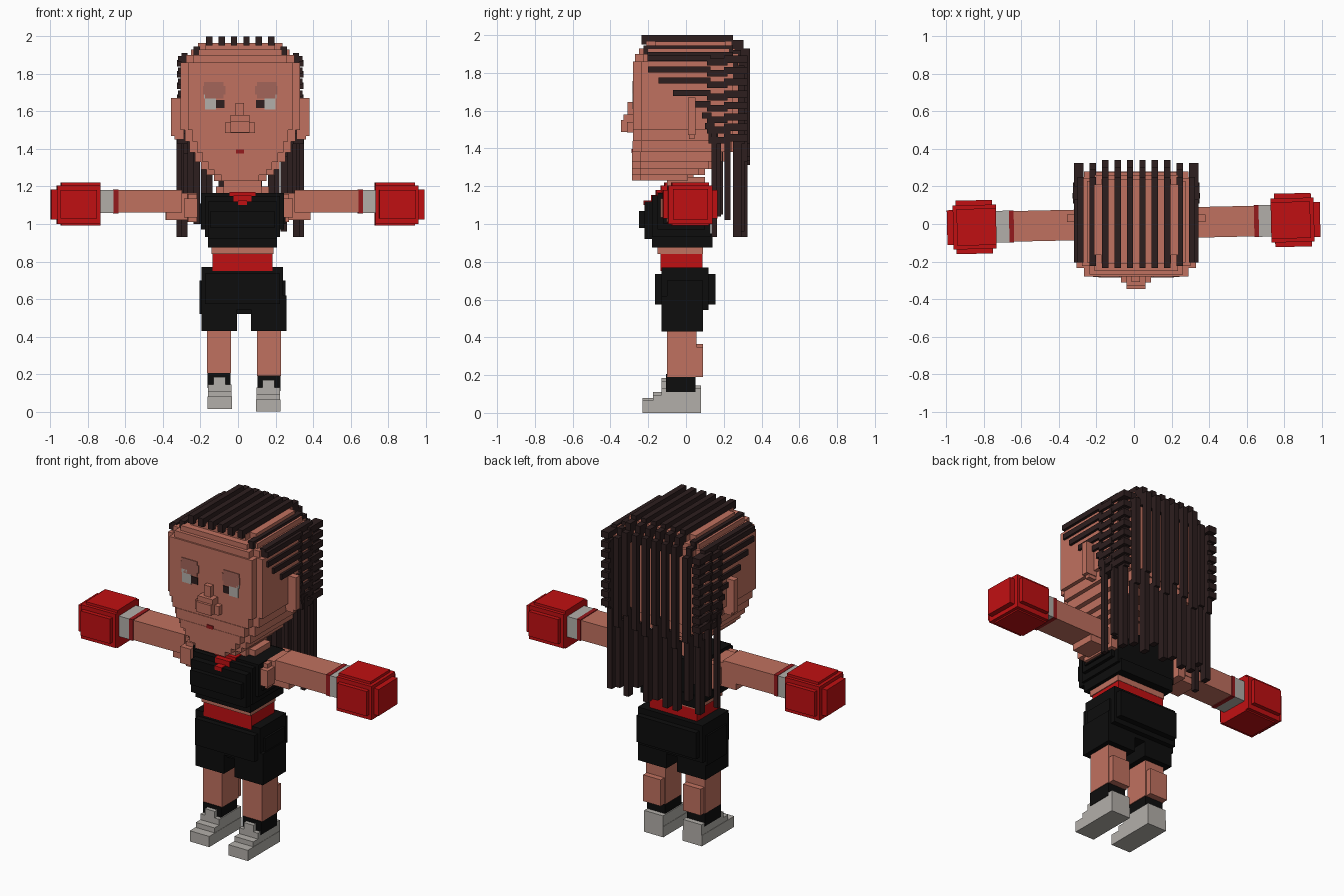
import bpy, bmesh, random

random.seed(4)
CX = 0.012          # head centre line


def mat(name, r, g, b):
    m = bpy.data.materials.new(name)
    m.diffuse_color = (r, g, b, 1)
    return m


SKIN = mat("skin", 0.53, 0.165, 0.115)
HAIR = mat("dark_brown_hair", 0.026, 0.013, 0.013)
BLACK = mat("black_cloth", 0.004, 0.004, 0.004)
RED = mat("red", 0.53, 0.005, 0.006)
DARKRED = mat("dark_red", 0.3, 0.01, 0.012)
WHITE = mat("off_white", 0.45, 0.43, 0.40)
BROW = mat("brow_shade", 0.37, 0.13, 0.10)


def build(name, material, boxes, tilt=0.0):
    """One object from boxes given as (x0, x1, y0, y1, z0, z1)."""
    bm = bmesh.new()
    for x0, x1, y0, y1, z0, z1 in boxes:
        verts = bmesh.ops.create_cube(bm, size=1)["verts"]
        for v in verts:
            v.co = ((x0 + x1) / 2 + v.co.x * (x1 - x0),
                    (y0 + y1) / 2 + v.co.y * (y1 - y0),
                    (z0 + z1) / 2 + v.co.z * (z1 - z0))
    bmesh.ops.recalc_face_normals(bm, faces=bm.faces)
    me = bpy.data.meshes.new(name)
    bm.to_mesh(me)
    bm.free()
    me.materials.append(material)
    ob = bpy.data.objects.new(name, me)
    ob.rotation_euler.z = tilt
    bpy.context.collection.objects.link(ob)
    return ob


def mirror(box, c=CX):
    x0, x1, *rest = box
    return (2 * c - x1, 2 * c - x0, *rest)


def both(boxes, c=CX):
    return list(boxes) + [mirror(b, c) for b in boxes]


# Head: stacked slices with notched corners (half width, front, back, z0, z1)
slices = [(0.225, -0.21, 0.24, 1.93, 1.965), (0.262, -0.25, 0.26, 1.90, 1.93),
          (0.29, -0.27, 0.275, 1.86, 1.90), (0.318, -0.28, 0.28, 1.50, 1.86),
          (0.295, -0.28, 0.28, 1.44, 1.50), (0.27, -0.283, 0.27, 1.38, 1.44),
          (0.24, -0.285, 0.22, 1.33, 1.38), (0.21, -0.285, 0.15, 1.29, 1.33),
          (0.18, -0.285, 0.10, 1.26, 1.29), (0.14, -0.285, 0.04, 1.23, 1.26)]
head = []
for w, f, b, z0, z1 in slices:
    head.append((CX - w, CX + w, f + 0.045, b - 0.03, z0, z1))
    head.append((CX - w + 0.04, CX + w - 0.04, f, b, z0, z1))
build("head", SKIN, head)
build("ears", SKIN, both([(CX + 0.30, CX + 0.37, 0.01, 0.05, 1.47, 1.67),
                          (CX + 0.30, CX + 0.35, 0.015, 0.045, 1.45, 1.47)]))
build("nose", SKIN, [(-0.012, 0.032, -0.31, -0.27, 1.54, 1.645),
                     (-0.04, 0.06, -0.33, -0.27, 1.54, 1.58),
                     (-0.07, 0.09, -0.313, -0.27, 1.485, 1.54),
                     (-0.04, 0.06, -0.345, -0.27, 1.488, 1.55)])

# Face details as thin plates
F0, F1 = -0.284, -0.279
build("brows", BROW, both([(0.10, 0.205, F0, F1, 1.735, 1.757),
                           (0.09, 0.21, F0, F1, 1.69, 1.735),
                           (0.10, 0.20, F0, F1, 1.668, 1.69)]))
build("eye_whites", WHITE, both([(0.14, 0.20, F0, F1, 1.61, 1.668),
                                 (0.165, 0.205, F0, F1, 1.668, 1.69)]))
build("irises", HAIR, both([(0.097, 0.14, F0, F1, 1.618, 1.66)]))
build("mouth", DARKRED, [(-0.01, 0.033, -0.288, -0.283, 1.375, 1.396)])

# Braids over the crown, falling down the back
crown, back = [], []
for i in range(10):
    o = (i - 4.5) * 0.066
    x0, x1 = CX + o - 0.017, CX + o + 0.017
    a = abs(o)
    if a < 0.2:
        top, front, rear = 2.0, -0.235, 0.34
    elif a < 0.26:
        top, front, rear = 1.945, -0.225, 0.325
    else:
        top, front, rear = 1.91, -0.205, 0.31
    crown.append((x0, x1, front, 0.25, top - 0.05, top))
    crown.append((x0, x1, 0.22, rear - 0.035, top - 0.08, top - 0.025))
    crown.append((x0, x1, rear - 0.065, rear, top - 0.14, top - 0.07))
    end = 0.93 + random.choice((0.0, 0.03, 0.07))
    mid = random.uniform(1.30, 1.45)
    back.append((x0, x1, rear - 0.035, rear, mid, top - 0.10))
    back.append((x0, x1, rear - 0.06, rear - 0.015, end, mid + 0.03))
build("crown_braids", HAIR, crown)
build("back_braids", HAIR, back)

# Braids swept back along the sides of the head
rows = [(-0.205, 1.875), (-0.20, 1.815), (-0.145, 1.755), (-0.07, 1.69),
        (0.05, 1.63), (0.085, 1.57), (0.10, 1.515), (0.12, 1.46)]
side = []
for y, z in rows:
    side.append((CX + 0.29, CX + 0.332, y, max(0.13, y + 0.05), z - 0.012, z + 0.02))
    side.append((CX + 0.28, CX + 0.336, max(0.11, y), 0.22, z - 0.035, z + 0.0))
    side.append((CX + 0.28, CX + 0.332, 0.20, 0.325, z - 0.022, z + 0.016))
build("side_braids", HAIR, both(side))
hang = [(CX + 0.312, CX + 0.34, 0.135, 0.165, 0.93, 1.50),
        (CX + 0.30, CX + 0.33, 0.205, 0.235, 1.02, 1.50),
        (CX + 0.25, CX + 0.28, 0.155, 0.185, 1.04, 1.45),
        (CX + 0.18, CX + 0.21, 0.165, 0.195, 1.05, 1.40)]
build("hanging_side_braids", HAIR, both(hang))

# Torso
TX = 0.024
build("neck", SKIN, [(TX - 0.10, TX + 0.10, -0.10, 0.10, 1.12, 1.25),
                     (TX - 0.14, TX + 0.14, -0.07, 0.08, 1.12, 1.20)])
build("crop_top", BLACK, [
    (TX - 0.22, TX + 0.22, -0.15, 0.10, 0.97, 1.165),
    (TX - 0.20, TX + 0.20, -0.18, 0.13, 0.93, 1.15),
    (TX - 0.185, TX + 0.185, -0.22, 0.12, 0.92, 1.12),
    (TX - 0.17, TX + 0.17, -0.25, 0.10, 0.98, 1.07),
    (TX - 0.185, TX + 0.185, -0.18, 0.14, 0.875, 0.95),
    (TX - 0.23, TX + 0.23, -0.12, 0.08, 1.0, 1.11)])
# Neckline wedge, stepped down over the chest
build("neckline", RED, [(-0.045, 0.093, -0.155, -0.05, 1.14, 1.17),
                        (-0.025, 0.073, -0.186, -0.10, 1.12, 1.153),
                        (0.0, 0.048, -0.225, -0.15, 1.10, 1.124)])
build("waist", SKIN, [(TX - 0.165, TX + 0.165, -0.15, 0.09, 0.84, 0.88)])
build("belt", RED, [(TX - 0.16, TX + 0.16, -0.135, 0.088, 0.75, 0.845)])

# Shorts with two legs
LX = 0.032
build("shorts", BLACK, [
    (-0.195, 0.24, -0.13, 0.12, 0.545, 0.77),
    (-0.175, 0.225, -0.165, 0.155, 0.575, 0.735),
    (-0.205, 0.252, -0.10, 0.09, 0.52, 0.70)] + both([
        (0.068, 0.258, -0.13, 0.09, 0.43, 0.62)], LX))

# Legs, socks and shoes; the left foot sits slightly higher
for label, flip, dz in (("right", False, 0.0), ("left", True, 0.015)):
    def leg(name, material, boxes):
        bs = [mirror(b, LX) if flip else b for b in boxes]
        build(label + name, material,
              [(*b[:4], b[4] + dz, b[5] + dz) for b in bs])
    leg("_leg", SKIN, [(0.10, 0.23, -0.10, 0.055, 0.19, 0.46),
                       (0.107, 0.225, -0.06, 0.09, 0.19, 0.35)])
    leg("_sock", BLACK, [(0.105, 0.227, -0.105, 0.05, 0.11, 0.192)])
    leg("_shoe", WHITE, [(0.097, 0.227, -0.23, 0.08, 0.0, 0.065),
                         (0.099, 0.225, -0.175, 0.08, 0.06, 0.095),
                         (0.099, 0.225, -0.13, 0.08, 0.09, 0.13),
                         (0.13, 0.195, -0.13, -0.09, 0.12, 0.17)])

# Arms, wrist wraps and boxing gloves, on a slight shared twist
TILT = 0.022
arm = [(0.22, 0.385, -0.07, 0.08, 1.02, 1.165),
       (0.22, 0.29, -0.14, 0.10, 1.035, 1.135),
       (0.22, 0.27, -0.11, 0.12, 1.01, 1.16),
       (0.30, 0.67, -0.08, 0.083, 1.06, 1.18)]
build("arms", SKIN, both(arm, 0), TILT)
build("cuff_stripes", DARKRED, both([(0.64, 0.665, -0.084, 0.087, 1.056, 1.184)], 0), TILT)
build("wrist_wraps", WHITE, both([(0.665, 0.75, -0.083, 0.086, 1.058, 1.182)], 0), TILT)
glove = [(0.73, 0.96, -0.115, 0.12, 1.0, 1.205),
         (0.73, 0.94, -0.095, 0.10, 0.992, 1.22),
         (0.75, 0.945, -0.14, 0.145, 1.03, 1.18),
         (0.74, 0.992, -0.09, 0.095, 1.025, 1.185)]
build("gloves", RED, both(glove, -0.002), TILT)
